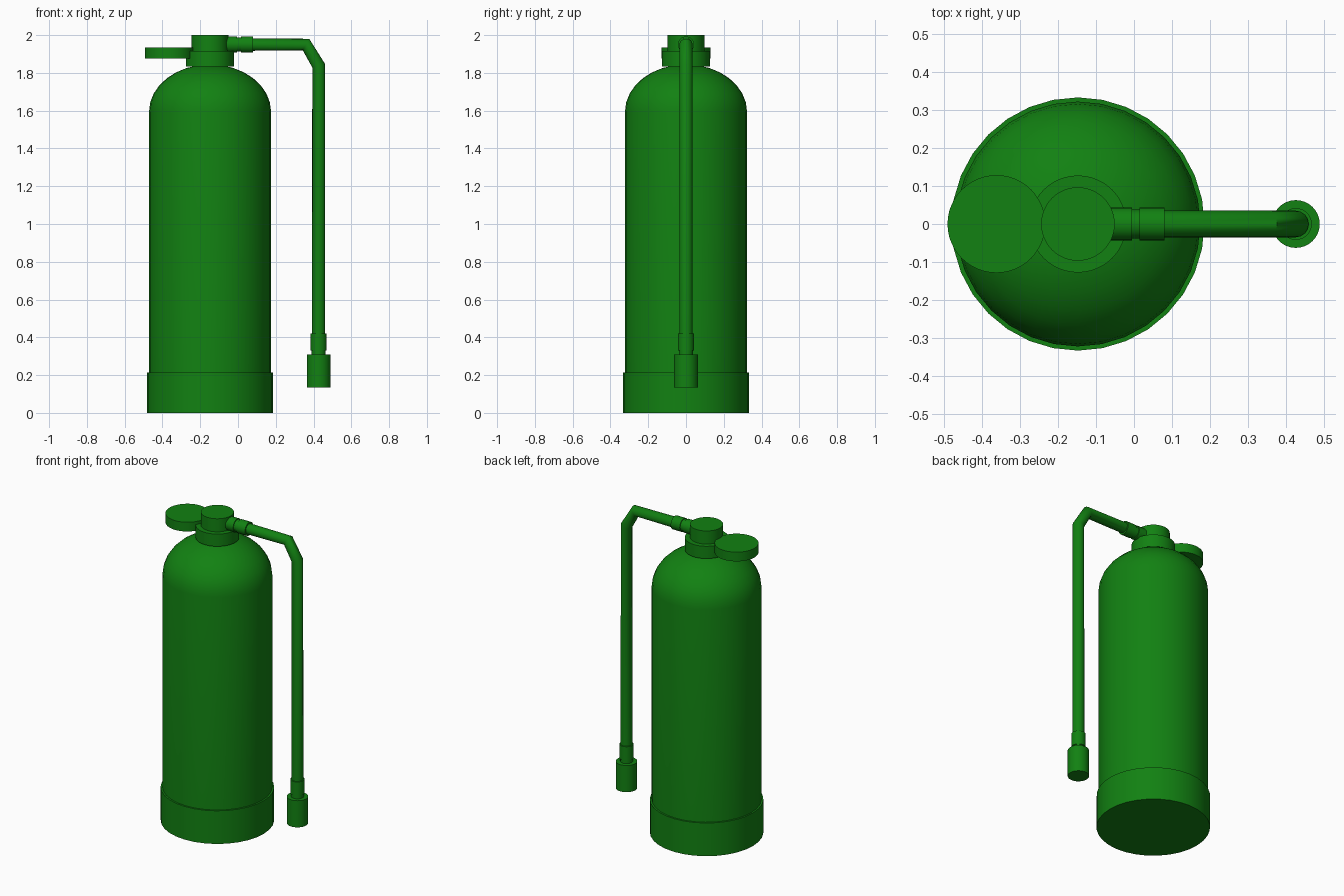
import bpy, bmesh, math
from mathutils import Vector, Matrix

cube = bpy.data.objects.get("Cube")
if cube:
    bpy.data.objects.remove(cube, do_unlink=True)

green = bpy.data.materials.new("green paint")
green.use_nodes = True
COLOR = (0.006, 0.22, 0.006, 1)
green.diffuse_color = COLOR
green.node_tree.nodes["Principled BSDF"].inputs["Base Color"].default_value = COLOR

TANK_X, HOSE_X, HOSE_Z = -0.148, 0.427, 1.95


def finish(obj, angle=35):
    obj.data.materials.clear()
    obj.data.materials.append(green)
    bpy.ops.object.select_all(action="DESELECT")
    obj.select_set(True)
    bpy.context.view_layer.objects.active = obj
    bpy.ops.object.shade_smooth_by_angle(angle=math.radians(angle))


def lathe(name, profile, origin, sides=32, matrix=Matrix()):
    """Turn (radius, height) points around z; both ends are capped."""
    bm = bmesh.new()
    rings = []
    for r, h in profile:
        rings.append([bm.verts.new((r * math.cos(2 * math.pi * i / sides),
                                    r * math.sin(2 * math.pi * i / sides), h))
                      for i in range(sides)])
    for a, b in zip(rings, rings[1:]):
        for i in range(sides):
            j = (i + 1) % sides
            bm.faces.new((a[i], a[j], b[j], b[i]))
    bm.faces.new(rings[0][::-1])
    bm.faces.new(rings[-1])
    bmesh.ops.transform(bm, matrix=Matrix.Translation(origin) @ matrix, verts=bm.verts)
    mesh = bpy.data.meshes.new(name)
    bm.to_mesh(mesh)
    bm.free()
    obj = bpy.data.objects.new(name, mesh)
    bpy.context.collection.objects.link(obj)
    finish(obj)
    return obj


def disc(name, radius, low, high, x, sides=48):
    return lathe(name, [(radius, low), (radius, high)], (x, 0, 0), sides)


# Tank with a rounded shoulder
R, SHOULDER, DOME = 0.323, 1.595, 0.25
profile = [(R, 0.01), (R, SHOULDER)]
for step in range(1, 8):
    a = math.radians(step * 11.25)
    profile.append((R * math.cos(a), SHOULDER + DOME * math.sin(a)))
lathe("tank", profile, (TANK_X, 0, 0))

# Base boot, collar, valve and gauge
disc("base_boot", 0.334, 0, 0.215, TANK_X, 32)
disc("neck_collar", 0.128, 1.835, 1.915, TANK_X)
disc("valve", 0.097, 1.9, 2.0, TANK_X)
disc("pressure_gauge", 0.129, 1.875, 1.935, -0.363)

# Hose, bent over and hanging down
curve = bpy.data.curves.new("hose", "CURVE")
curve.dimensions = "3D"
curve.bevel_depth = 0.035
curve.bevel_resolution = 6
curve.use_fill_caps = True
path = [(TANK_X, HOSE_Z), (0.36, HOSE_Z), (HOSE_X, 1.838), (HOSE_X, 0.25)]
spline = curve.splines.new("POLY")
spline.points.add(len(path) - 1)
for point, (x, z) in zip(spline.points, path):
    point.co = (x, 0, z, 1)
hose = bpy.data.objects.new("hose", curve)
bpy.context.collection.objects.link(hose)
bpy.ops.object.select_all(action="DESELECT")
hose.select_set(True)
bpy.context.view_layer.objects.active = hose
bpy.ops.object.convert(target="MESH")
finish(bpy.context.view_layer.objects.active, 50)

# Hose fittings beside the valve
along_x = Matrix.Rotation(math.pi / 2, 4, "Y")
for name, start, end, radius in (("valve_outlet", -0.1, -0.005, 0.043),
                                 ("outlet_groove", -0.01, 0.02, 0.038),
                                 ("upper_ferrule", 0.015, 0.08, 0.043)):
    lathe(name, [(radius, start), (radius, end)], (0, 0, HOSE_Z), 32, along_x)

# Lower ferrule and nozzle
disc("lower_ferrule", 0.042, 0.33, 0.42, HOSE_X, 32)
disc("nozzle_neck", 0.037, 0.3, 0.335, HOSE_X, 32)
disc("nozzle", 0.063, 0.135, 0.308, HOSE_X, 32)
